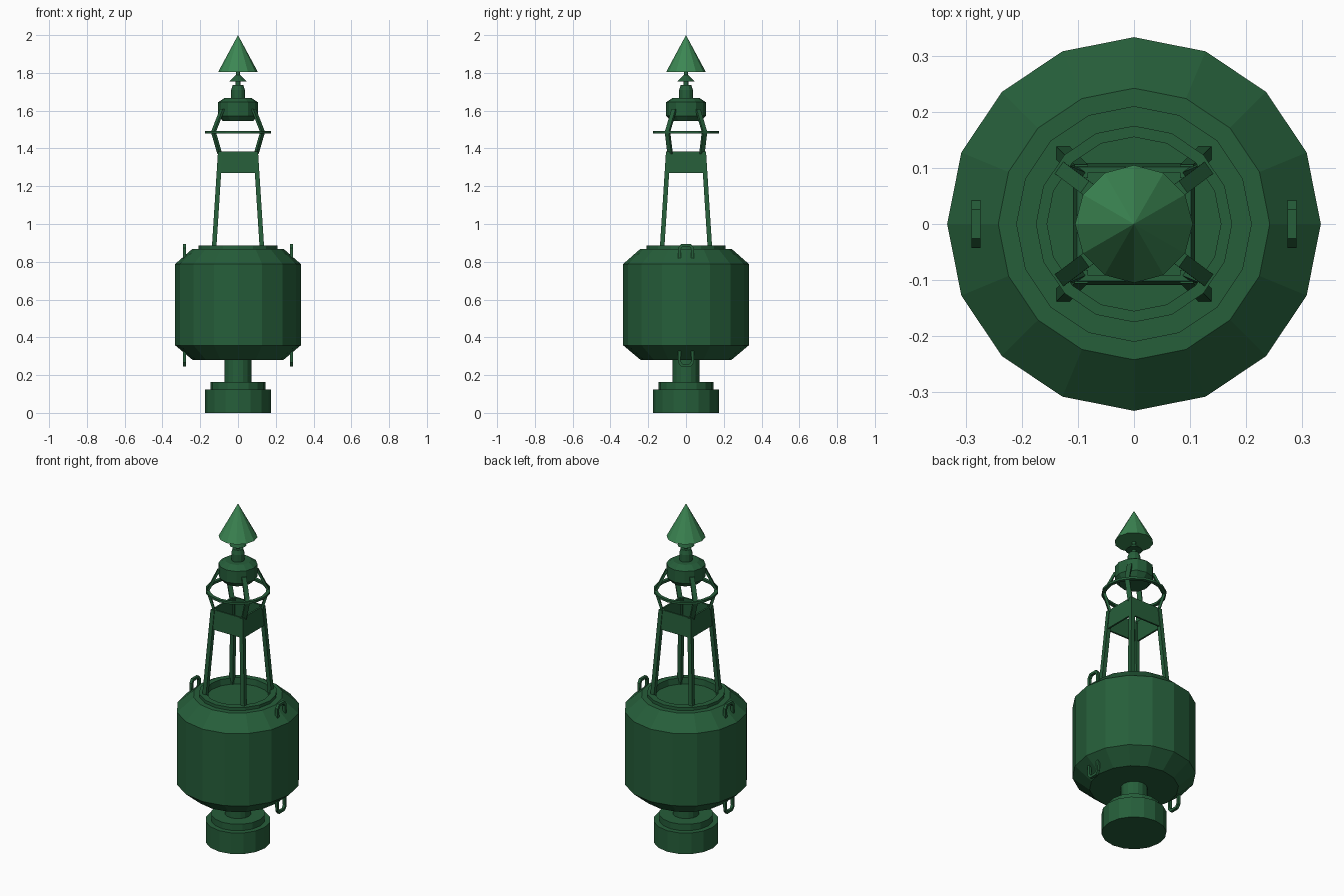
import bpy, bmesh, math
from mathutils import Vector

if "Cube" in bpy.data.objects:
    bpy.data.objects.remove(bpy.data.objects["Cube"])


def material(name, rgb):
    m = bpy.data.materials.new(name)
    m.diffuse_color = (*rgb, 1)
    m.use_nodes = True
    m.node_tree.nodes["Principled BSDF"].inputs["Base Color"].default_value = m.diffuse_color
    return m


DARK = material("dark green paint", (0.019, 0.112, 0.042))
LIGHT = material("light green paint", (0.045, 0.242, 0.087))


def finish(name, bm, mat=DARK):
    bmesh.ops.recalc_face_normals(bm, faces=bm.faces)
    me = bpy.data.meshes.new(name)
    bm.to_mesh(me)
    bm.free()
    me.materials.append(mat)
    ob = bpy.data.objects.new(name, me)
    bpy.context.collection.objects.link(ob)
    return ob


def lathe(name, profile, sides=16, mat=DARK, closed=False):
    """Turn (radius, z) points about z; radius 0 makes a point."""
    bm = bmesh.new()
    rings = []
    for r, z in profile:
        if r == 0:
            rings.append([bm.verts.new((0, 0, z))] * sides)
        else:
            rings.append([bm.verts.new((r * math.cos(2 * math.pi * i / sides),
                                        r * math.sin(2 * math.pi * i / sides), z))
                          for i in range(sides)])
    pairs = list(zip(rings, rings[1:]))
    if closed:
        pairs.append((rings[-1], rings[0]))
    for a, b in pairs:
        for i in range(sides):
            j = (i + 1) % sides
            vs = list(dict.fromkeys((a[i], a[j], b[j], b[i])))
            if len(vs) > 2:
                bm.faces.new(vs)
    return finish(name, bm, mat)


def sweep(name, path, side, out, half_w, half_t):
    """Rectangular bar through path; section spanned by side and out."""
    bm = bmesh.new()
    side, out = Vector(side).normalized(), Vector(out).normalized()
    rings = [[bm.verts.new(Vector(p) + side * (u * half_w) + out * (v * half_t))
              for u, v in ((-1, -1), (1, -1), (1, 1), (-1, 1))] for p in path]
    for a, b in zip(rings, rings[1:]):
        for i in range(4):
            bm.faces.new((a[i], a[(i + 1) % 4], b[(i + 1) % 4], b[i]))
    bm.faces.new(rings[0])
    bm.faces.new(rings[-1])
    return finish(name, bm)


# Counterweight and neck
lathe("counterweight", [(0, 0), (0.175, 0), (0.175, 0.125), (0.145, 0.125),
                        (0.145, 0.163), (0.072, 0.163), (0.072, 0.285), (0, 0.285)])

# Float with a raised rim and sunken deck
lathe("float_body", [(0, 0.28), (0.24, 0.28), (0.333, 0.358), (0.333, 0.788),
                     (0.242, 0.868), (0.21, 0.868), (0.21, 0.886), (0.175, 0.886),
                     (0.172, 0.85), (0, 0.85)])

# Lifting handles, top and bottom on both sides
for s, sn in ((-1, "left"), (1, "right")):
    for z0, z1, zn in ((0.815, 0.888, "upper"), (0.33, 0.252, "lower")):
        d = 0.018 if z1 > z0 else -0.018
        bm = bmesh.new()
        pts = [(-0.035, z0), (-0.035, z1 - d), (-0.022, z1),
               (0.022, z1), (0.035, z1 - d), (0.035, z0)]
        rings = []
        for k, (y, z) in enumerate(pts):
            # mitred inner and outer corners of the loop
            n = (Vector((y, z - z0 - 2 * d)) if 0 < k < 5 else Vector((y, 0))).normalized()
            rings.append([bm.verts.new((s * 0.282 + a * 0.008, y + n.x * b * 0.008,
                                        z + n.y * b * 0.008))
                          for a, b in ((-1, -1), (1, -1), (1, 1), (-1, 1))])
        for a, b in zip(rings, rings[1:]):
            for i in range(4):
                bm.faces.new((a[i], a[(i + 1) % 4], b[(i + 1) % 4], b[i]))
        bm.faces.new(rings[0])
        bm.faces.new(rings[-1])
        finish(f"{zn}_handle_{sn}", bm)

# Tower legs and the bent bars that hold the lantern
for sx in (-1, 1):
    for sy in (-1, 1):
        sweep("tower_leg", [(sx * 0.128, sy * 0.128, 0.85), (sx * 0.094, sy * 0.094, 1.383)],
              (1, 0, 0), (0, 1, 0), 0.012, 0.012)
        sweep("lantern_bar", [(sx * 0.096, sy * 0.084, 1.37), (sx * 0.13, sy * 0.098, 1.487),
                              (sx * 0.082, sy * 0.062, 1.61)],
              (-sy * 0.58, sx * 0.81, 0), (sx * 0.81, sy * 0.58, 0), 0.013, 0.007)

# Open square panel box round the tower top
h = math.sqrt(2)
box = lathe("tower_panels", [(0.109 * h, 1.27), (0.102 * h, 1.385),
                             (0.092 * h, 1.385), (0.099 * h, 1.27)], 4, closed=True)
box.rotation_euler.z = math.pi / 4

# Guard ring
lathe("guard_ring", [(0.155, 1.48), (0.175, 1.48), (0.175, 1.493), (0.155, 1.493)], closed=True)

# Lantern with its stem and small cap
lathe("lantern", [(0, 1.545), (0.08, 1.545), (0.105, 1.573), (0.105, 1.645), (0.07, 1.668),
                  (0.036, 1.668), (0.036, 1.71), (0.028, 1.735), (0.012, 1.735),
                  (0.012, 1.755), (0.046, 1.755), (0.01, 1.79), (0.01, 1.81), (0, 1.81)], 12)

# Cone topmark
lathe("cone_topmark", [(0, 1.805), (0.105, 1.805), (0, 2.0)], 12, LIGHT)
